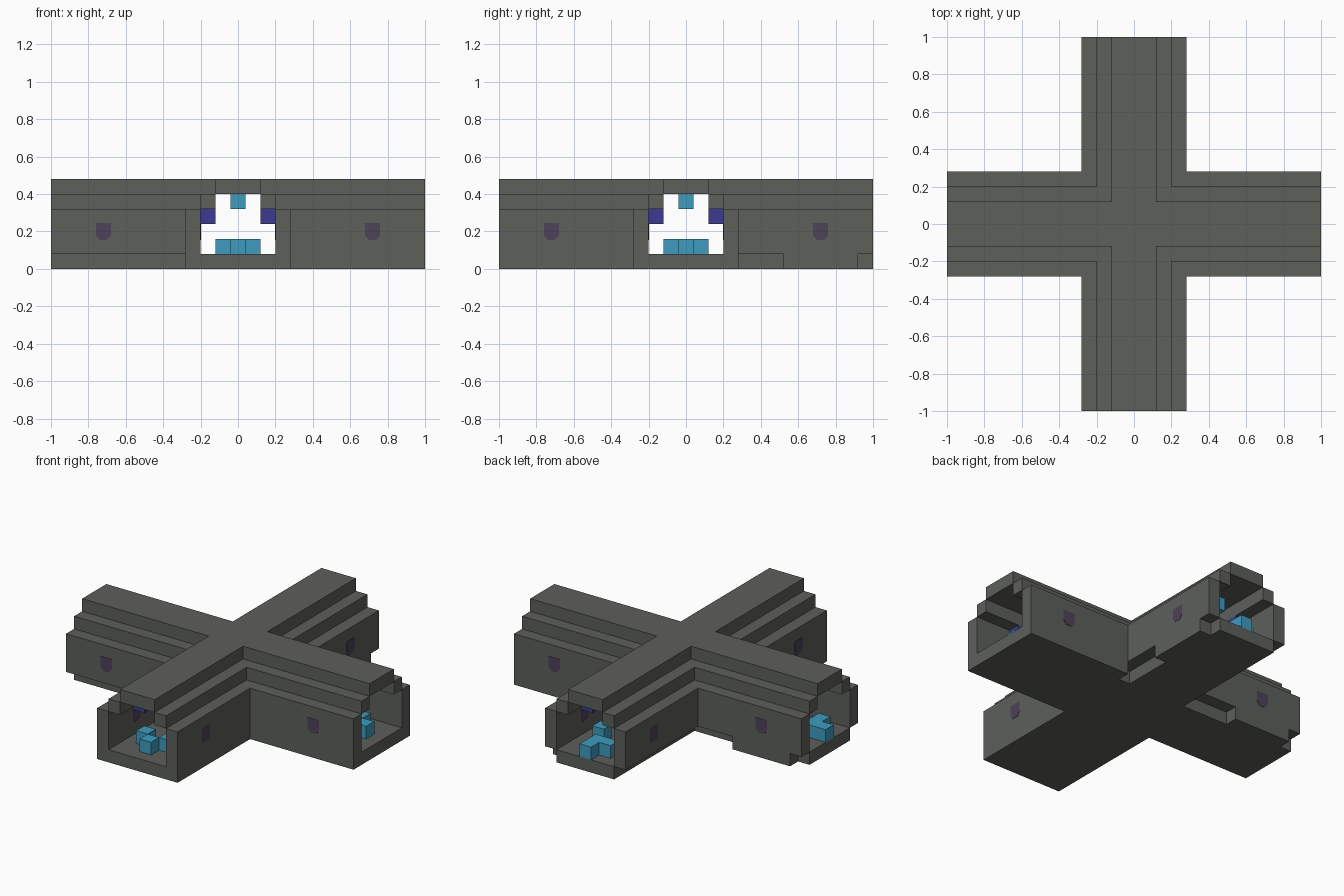
import bpy
import bmesh
from math import pi
from mathutils import Matrix, Vector

cube = bpy.data.objects.get("Cube")
if cube:
    bpy.data.objects.remove(cube, do_unlink=True)

U = 0.08          # block size
END = 1.0         # arm length from the centre
ROOF, INNER, OUTER = 0.12, 0.20, 0.28


def material(name, rgb):
    m = bpy.data.materials.new(name)
    m.use_nodes = True
    m.diffuse_color = (*rgb, 1)
    m.node_tree.nodes["Principled BSDF"].inputs["Base Color"].default_value = (*rgb, 1)
    return m


STONE = material("grey stone", (0.11, 0.115, 0.105))
BLUE = material("bright blue", (0.048, 0.33, 0.52))
INDIGO = material("indigo", (0.045, 0.042, 0.28))
PLUM = material("dull plum", (0.076, 0.054, 0.098))


def prism(name, outline, low, high, mat, matrix=Matrix()):
    """Extrude a flat outline from low to high, then place it with a matrix."""
    bm = bmesh.new()
    base = bm.faces.new([bm.verts.new((x, y, low)) for x, y in outline])
    top = bmesh.ops.extrude_face_region(bm, geom=[base])["geom"]
    moved = [v for v in top if isinstance(v, bmesh.types.BMVert)]
    bmesh.ops.translate(bm, verts=moved, vec=(0, 0, high - low))
    bm.transform(matrix)
    bmesh.ops.recalc_face_normals(bm, faces=bm.faces)
    mesh = bpy.data.meshes.new(name)
    bm.to_mesh(mesh)
    bm.free()
    mesh.materials.append(mat)
    obj = bpy.data.objects.new(name, mesh)
    bpy.context.collection.objects.link(obj)
    return obj


def box(name, x0, x1, y0, y1, z0, z1, mat):
    return prism(name, [(x0, y0), (x1, y0), (x1, y1), (x0, y1)], z0, z1, mat)


def block(name, x, y, z, mat):
    h = U / 2
    return box(name, x - h, x + h, y - h, y + h, z - h, z + h, mat)


def cross(w):
    arm = [(END, -w), (END, w), (w, w)]
    points = []
    for i in range(4):
        turn = Matrix.Rotation(i * pi / 2, 2)
        points += [tuple(turn @ Vector(p)) for p in arm]
    return points


def corner(a, b, sx, sy):
    """L-shaped strip between half-widths a and b in one quadrant."""
    pts = [(a, a), (END, a), (END, b), (b, b), (b, END), (a, END)]
    return [(x * sx, y * sy) for x, y in pts]


# Floor and stepped vault
prism("floor", cross(INNER), 0, U, STONE)
prism("roof", cross(ROOF), 5 * U, 6 * U, STONE)
for sx in (-1, 1):
    for sy in (-1, 1):
        prism("wall", corner(INNER, OUTER, sx, sy), U, 4 * U, STONE)
        prism("shoulder", corner(ROOF, INNER, sx, sy), 4 * U, 5 * U, STONE)

# Broken footing below the walls
prism("footing_whole", corner(INNER, OUTER, 1, -1), 0, U, STONE)
box("footing_front", -OUTER, -INNER, -END, -INNER, 0, U, STONE)
box("footing_side", OUTER, END, INNER, OUTER, 0, U, STONE)
box("footing_back", INNER, OUTER, 0.52, 0.92, 0, U, STONE)
box("footing_far_side", -0.92, -0.52, INNER, OUTER, 0, U, STONE)

# Wall markers, wall lamps and ceiling lamps, repeated on each arm
SHIELD = [(-0.04, 0.045), (0.04, 0.045), (0.04, -0.02),
          (0.02, -0.045), (-0.02, -0.045), (-0.04, -0.02)]
D = 0.72
for i in range(4):
    turn = Matrix.Rotation(i * pi / 2, 4, 'Z')
    for side in (-1, 1):
        place = turn @ Matrix.Translation((D, side * 0.24, 0.2)) @ Matrix.Rotation(pi / 2, 4, 'X')
        prism("wall_marker", SHIELD, -0.042, 0.042, PLUM, place)
        p = turn @ Vector((D, side * 0.16, 3.5 * U))
        block("wall_lamp", *p, INDIGO)
    block("ceiling_lamp", *(turn @ Vector((D, 0, 4.5 * U))), BLUE)

# Blue blocks on the floor: (distance along the arm, sideways offset)
RING = [(0.88, 0), (0.80, U), (0.80, -U)]
TRAIL = [(0.96, 0), (0.88, 0), (0.88, U), (0.72, -U)]
for i, layout in enumerate((RING, TRAIL, TRAIL, RING)):
    turn = Matrix.Rotation(i * pi / 2, 4, 'Z')
    for along, off in layout:
        block("floor_block", *(turn @ Vector((along, off, 1.5 * U))), BLUE)
